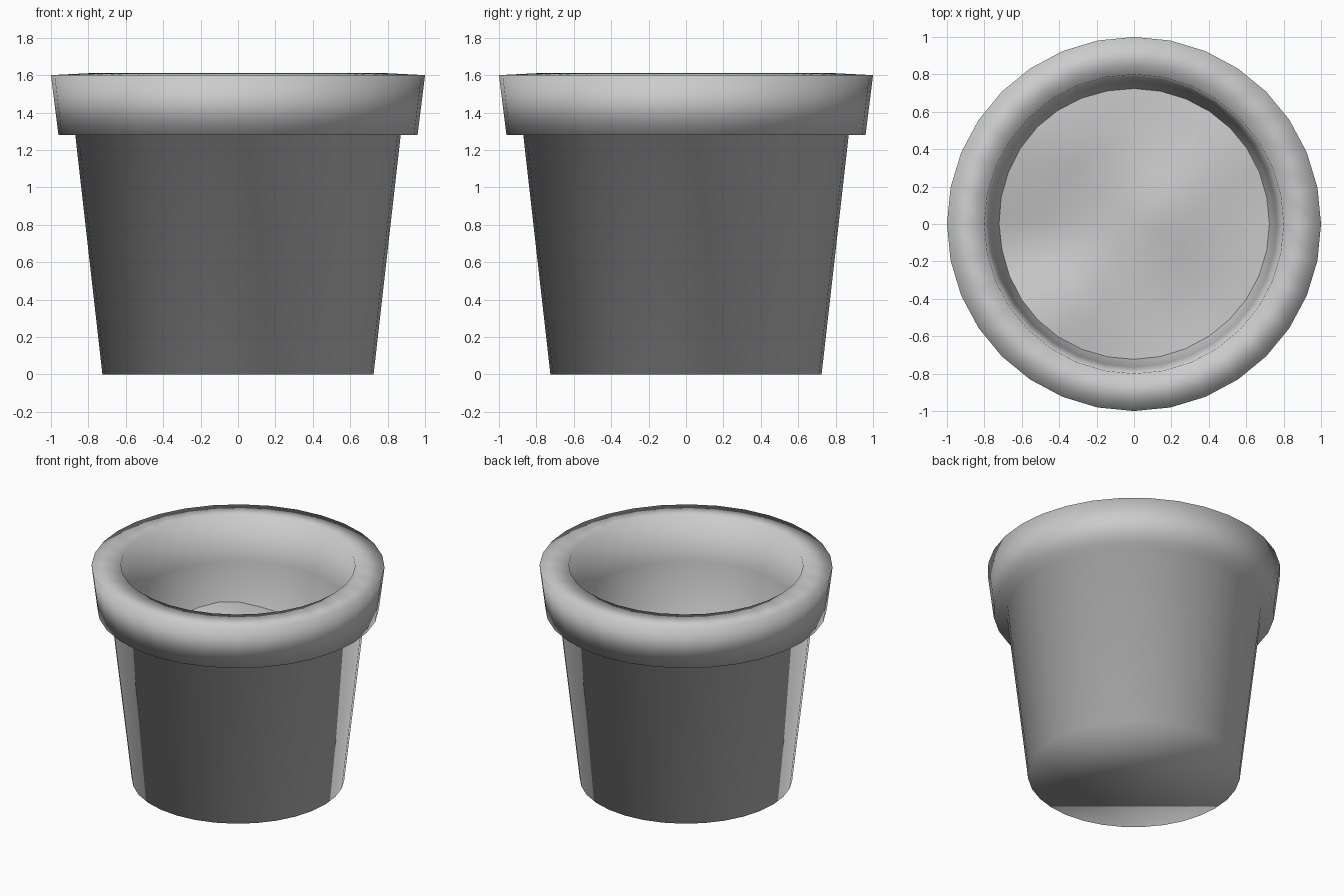
import bpy, bmesh
from math import sin, cos, pi, exp

if "Cube" in bpy.data.objects:
    bpy.data.objects.remove(bpy.data.objects["Cube"])

SIDES = 32


def make_object(name, bm):
    bmesh.ops.recalc_face_normals(bm, faces=bm.faces[:])
    for f in bm.faces:
        f.smooth = True
    mesh = bpy.data.meshes.new(name)
    bm.to_mesh(mesh)
    bm.free()
    obj = bpy.data.objects.new(name, mesh)
    bpy.context.collection.objects.link(obj)
    return obj


def ring(bm, r, height):
    verts = []
    for i in range(SIDES):
        a = 2 * pi * i / SIDES
        x, y = r * cos(a), r * sin(a)
        verts.append(bm.verts.new((x, y, height(x, y))))
    return verts


def bridge(bm, a, b):
    for i in range(SIDES):
        j = (i + 1) % SIDES
        bm.faces.new((a[i], a[j], b[j], b[i]))


# Pot: tapered wall, overhanging collar, hollow inside
profile = [(0.725, 0), (0.87, 1.28), (0.96, 1.28), (1.0, 1.6),
           (0.8, 1.61), (0.765, 1.28), (0.63, 0.1)]
bm = bmesh.new()
rings = [ring(bm, r, lambda x, y, z=z: z) for r, z in profile]
for a, b in zip(rings, rings[1:]):
    bridge(bm, a, b)
bm.faces.new(rings[0])
bm.faces.new(rings[-1])
make_object("pot", bm)

# Soil: uneven disc whose edge meets the inner wall
BUMPS = [(-0.45, 0.5, 0.08, 0.3), (0.2, 0.1, 0.05, 0.25),
         (-0.6, -0.12, -0.06, 0.18), (-0.35, -0.45, 0.05, 0.2),
         (0.5, 0.4, 0.03, 0.2), (0.3, -0.5, -0.03, 0.25)]


def soil_height(x, y):
    return 0.92 + sum(h * exp(-((x - bx) ** 2 + (y - by) ** 2) / (w * w))
                      for bx, by, h, w in BUMPS)


bm = bmesh.new()
rings = [ring(bm, r, soil_height) for r in (0.15, 0.3, 0.45, 0.6, 0.735)]
for a, b in zip(rings, rings[1:]):
    bridge(bm, a, b)
centre = bm.verts.new((0, 0, soil_height(0, 0)))
for i in range(SIDES):
    bm.faces.new((rings[0][i], rings[0][(i + 1) % SIDES], centre))
soil = make_object("soil", bm)
# Keep the open surface facing up
if soil.data.polygons[0].normal.z < 0:
    soil.data.flip_normals()
